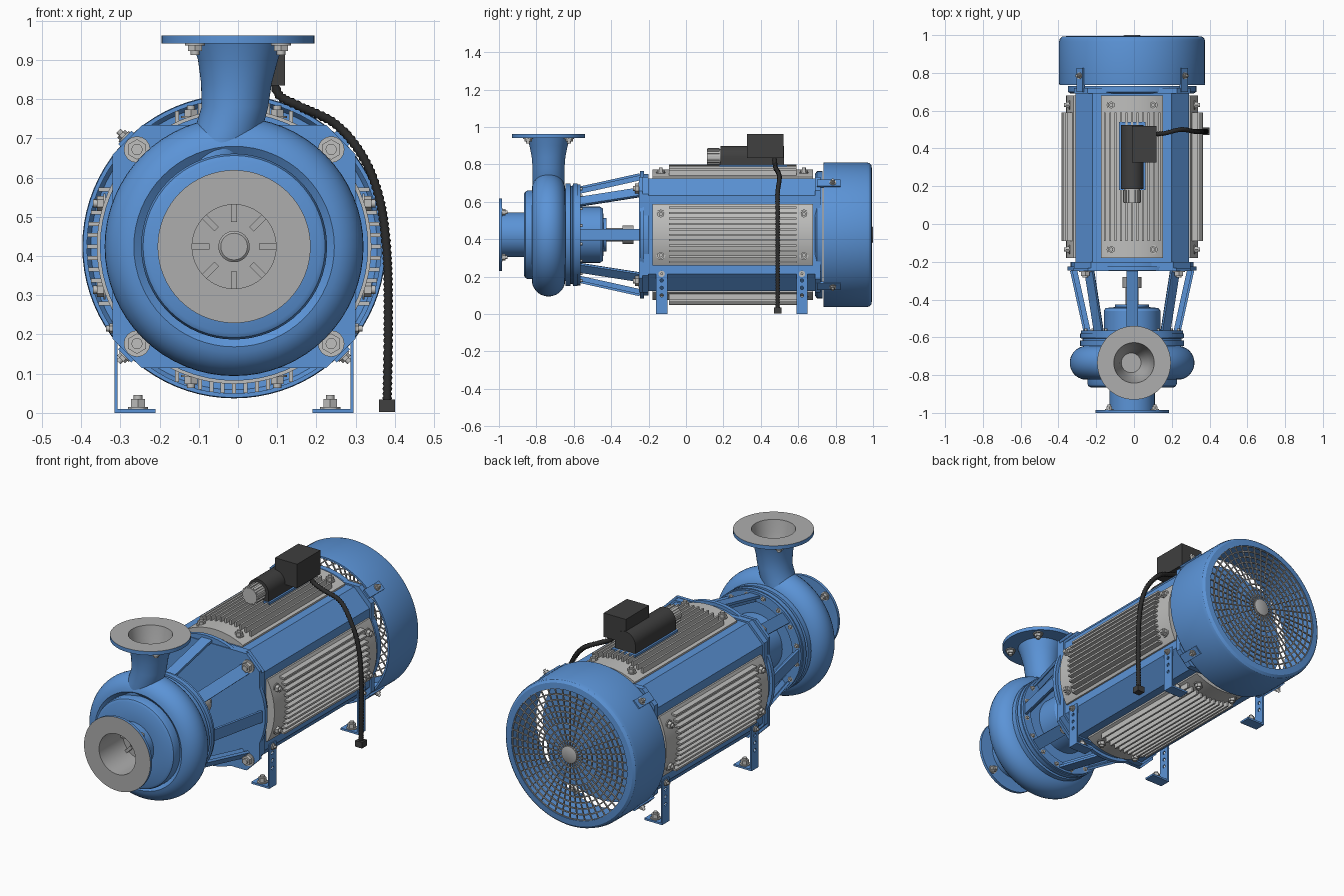
import bpy, bmesh
from math import pi, sin, cos, sqrt, radians, asin
from mathutils import Matrix, Vector

if "Cube" in bpy.data.objects:
    bpy.data.objects.remove(bpy.data.objects["Cube"])

CX, CZ = -0.01, 0.424                       # shaft axis
AXIS = Matrix.Translation((CX, 0, CZ)) @ Matrix.Rotation(-pi / 2, 4, 'X')


def material(name, *rgb):
    m = bpy.data.materials.new(name)
    m.use_nodes = True
    m.diffuse_color = (*rgb, 1)
    m.node_tree.nodes["Principled BSDF"].inputs["Base Color"].default_value = (*rgb, 1)
    return m


BLUE = material("pump blue", 0.105, 0.295, 0.68)
GREY = material("machined grey", 0.42, 0.42, 0.42)
LIGHT = material("cast light grey", 0.52, 0.52, 0.51)
DARK = material("dark plastic", 0.05, 0.05, 0.05)
RUBBER = material("black rubber", 0.025, 0.025, 0.025)


def finish(name, bm, *mats):
    bmesh.ops.recalc_face_normals(bm, faces=bm.faces)
    me = bpy.data.meshes.new(name)
    bm.to_mesh(me)
    bm.free()
    for m in mats:
        me.materials.append(m)
    ob = bpy.data.objects.new(name, me)
    bpy.context.collection.objects.link(ob)
    return ob


def loft(bm, sections, matrix=AXIS, seg=64, closed=False, second=()):
    """Circular sections (radius, height, x offset); bands in second get slot 1."""
    rings = []
    for s in sections:
        off = s[2] if len(s) > 2 else 0
        rings.append([bm.verts.new(matrix @ Vector((off + s[0] * cos(2 * pi * k / seg),
                      s[0] * sin(2 * pi * k / seg), s[1]))) for k in range(seg)])
    n = len(rings)
    for i in range(n if closed else n - 1):
        a, b = rings[i], rings[(i + 1) % n]
        for k in range(seg):
            j = (k + 1) % seg
            bm.faces.new((a[k], a[j], b[j], b[k])).material_index = int(i in second)
    if not closed:
        for i in (0, n - 1):
            bm.faces.new(rings[i]).material_index = int(i in second)


def prism(bm, pts, y0, y1, turn=0.0):
    """Outline around the shaft axis, extruded along y."""
    m = Matrix.Translation((CX, 0, CZ)) @ Matrix.Rotation(turn, 4, 'Y')
    a, b = [[bm.verts.new(m @ Vector((x, y, z))) for x, z in pts] for y in (y0, y1)]
    bm.faces.new(a)
    bm.faces.new(b)
    for k in range(len(a)):
        j = (k + 1) % len(a)
        bm.faces.new((a[k], a[j], b[j], b[k]))


def box(bm, lo, hi, matrix=Matrix()):
    lo, hi = Vector(lo), Vector(hi)
    bmesh.ops.create_cube(bm, size=1, matrix=matrix @ Matrix.Translation((lo + hi) / 2)
                          @ Matrix.Diagonal((*(hi - lo), 1)))


def rod(bm, pos, direction, r, depth, seg=6):
    d = Vector(direction).normalized()
    m = Matrix.Translation(Vector(pos) + d * depth / 2) @ d.to_track_quat('Z', 'Y').to_matrix().to_4x4()
    bmesh.ops.create_cone(bm, cap_ends=True, segments=seg, radius1=r, radius2=r, depth=depth, matrix=m)


def bolt(pos, direction, r=0.02, depth=0.018):
    rod(bolts, pos, direction, r * 1.3, 0.005, 16)
    rod(bolts, pos, direction, r, depth)
    rod(bolts, pos, direction, r * 0.55, depth + 0.01, 12)


def around(a):
    """Unit vector across the shaft axis at angle a."""
    return Vector((cos(a), 0, sin(a)))


def octagon(a, c):
    b = c * sqrt(2) - a
    return [(a, -b), (a, b), (b, a), (-b, a), (-a, b), (-a, -b), (-b, -a), (b, -a)]


CENTRE = Vector((CX, 0, CZ))
QUARTERS = [pi / 4 + k * pi / 2 for k in range(4)]
bolts = bmesh.new()

# Volute casing with suction pipe, back cover and bearing housing
bm = bmesh.new()
shell = [(0.24 + 0.09 * cos(radians(t)), -0.735 + 0.09 * sin(radians(t))) for t in range(-80, 91, 10)]
loft(bm, [(0.107, -0.80), (0.107, -1), (0.195, -1), (0.195, -0.985), (0.12, -0.985), (0.12, -0.865),
          (0.22, -0.865), (0.232, -0.858), (0.237, -0.845), (0.237, -0.81)] + shell +
     [(0.275, -0.645), (0.275, -0.618), (0.262, -0.616), (0.262, -0.606), (0.275, -0.604), (0.275, -0.58),
      (0.15, -0.58), (0.15, -0.46), (0.14, -0.445), (0.09, -0.44), (0.09, -0.425)], second=(0, 1))
finish("volute_casing", bm, BLUE, GREY)

# Discharge neck and flange
bm = bmesh.new()
loft(bm, [(0.085, 0.64, -0.06), (0.086, 0.72, -0.025), (0.085, 0.78, -0.008), (0.09, 0.84, -0.004),
          (0.102, 0.90), (0.116, 0.942), (0.195, 0.942), (0.195, 0.962), (0.107, 0.962),
          (0.095, 0.90), (0.078, 0.84), (0.052, 0.765, -0.015)],
     Matrix.Translation((0, -0.735, 0)), second=(7, 8, 9, 10, 11))
finish("discharge_neck", bm, BLUE, GREY)

# Impeller inside the suction bore
bm = bmesh.new()
loft(bm, [(0.04, -0.80), (0.04, -0.84), (0.034, -0.845)], seg=32)
for k in range(8):
    box(bm, (0.063, -0.82, -0.008), (0.107, -0.795, 0.008),
        Matrix.Translation(CENTRE) @ Matrix.Rotation(k * pi / 4, 4, 'Y'))
finish("impeller", bm, GREY)

for a in QUARTERS:
    u = around(a)
    bolt(CENTRE + u * 0.17 + Vector((0, -0.985, 0)), (0, 1, 0), 0.017, 0.02)
    bolt((0.155 * cos(a), -0.735 + 0.155 * sin(a), 0.942), (0, 0, -1), 0.02, 0.02)
    bolt(CENTRE + u * 0.35 + Vector((0, -0.25, 0)), (0, -1, 0), 0.026, 0.024)
    bolt(CENTRE + u * 0.393 + Vector((0, 0.785, 0)), u, 0.014, 0.014)
for k in range(16):
    bolt(CENTRE + around((k + 0.5) * pi / 8) * 0.25 + Vector((0, -0.58, 0)), (0, 1, 0), 0.014, 0.016)

# Lantern struts between pump and motor, and the shaft
bm = bmesh.new()
loft(bm, [(0.27, -0.58), (0.27, -0.565), (0.22, -0.565), (0.22, -0.58)], closed=True)
for k in range(8):
    m = Matrix.Rotation(k * pi / 4, 4, 'Y')
    p0, p1 = Vector((0.24, -0.575, 0)), Vector((0.313, -0.245, 0))
    lean = Matrix.Translation(p0) @ Matrix.Rotation(-asin((p1 - p0).x / (p1 - p0).length), 4, 'Z')
    frame = Matrix.Translation(CENTRE) @ m @ lean
    length = (p1 - p0).length
    box(bm, (0.003, 0, -0.03), (0.016, length, 0.03), frame)
    box(bm, (-0.022, 0, -0.007), (0.003, length, 0.007), frame)
finish("lantern_frame", bm, BLUE)
bm = bmesh.new()
loft(bm, [(0.035, -0.44), (0.035, -0.34), (0.05, -0.34), (0.05, -0.28), (0.03, -0.28), (0.03, -0.24)], seg=32)
finish("drive_shaft", bm, GREY)

# Motor body with end plates
bm = bmesh.new()
prism(bm, octagon(0.30, 0.36), -0.22, 0.71)
prism(bm, octagon(0.31, 0.385), -0.25, -0.232)
prism(bm, octagon(0.308, 0.372), -0.232, -0.20)
prism(bm, octagon(0.308, 0.385), 0.69, 0.72)
loft(bm, [(0.342, -0.246), (0.342, -0.225), (0.325, -0.225), (0.325, -0.20)])
loft(bm, [(0.325, 0.69), (0.34, 0.70), (0.34, 0.73)])
finish("motor_body", bm, BLUE)

# Four cooling panels with fins
bm = bmesh.new()
arc = [(0.35 * sin(radians(t)), 0.35 * cos(radians(t))) for t in range(-28, 29, 4)]
for q in range(4):
    turn = q * pi / 2
    prism(bm, arc + [(arc[-1][0], 0.28), (arc[0][0], 0.28)], -0.18, 0.68, turn)
    m = Matrix.Translation(CENTRE) @ Matrix.Rotation(turn, 4, 'Y')
    for k in range(11):
        t = (k - 5) * 0.029
        box(bm, (t - 0.005, -0.09, 0.29), (t + 0.005, 0.59, sqrt(0.375 ** 2 - t * t)), m)
    for x in (-0.11, 0.11):
        for y in (-0.135, 0.63):
            bolt(m @ Vector((x, y, 0.328)), m.to_3x3() @ Vector((0, 0, 1)), 0.019, 0.022)
finish("cooling_panels", bm, LIGHT)

# Fan cover shell with four mounting tabs
bm = bmesh.new()
loft(bm, [(0.385, 0.735), (0.387, 0.75), (0.387, 0.965), (0.382, 0.982), (0.37, 0.992), (0.34, 0.995),
          (0.34, 0.982), (0.365, 0.98), (0.375, 0.965), (0.375, 0.735)], seg=80, closed=True)
for a in QUARTERS:
    box(bm, (0.378, 0.70, -0.024), (0.394, 0.825, 0.024),
        Matrix.Translation(CENTRE) @ Matrix.Rotation(a, 4, 'Y'))
finish("fan_cover", bm, BLUE)

# Rear grille of rings and spokes
bm = bmesh.new()
for k in range(1, 11):
    r = 0.04 + k * 0.03
    loft(bm, [(r - 0.003, 0.984), (r + 0.003, 0.984), (r + 0.003, 0.991), (r - 0.003, 0.991)], closed=True)
for k in range(48):
    box(bm, (0.16 if k % 2 else 0.03, 0.985, -0.0025), (0.345, 0.992, 0.0025),
        Matrix.Translation(CENTRE) @ Matrix.Rotation(k * pi / 24, 4, 'Y'))
loft(bm, [(0.045, 0.98), (0.045, 0.997), (0.04, 1.0)], seg=32)
finish("fan_grille", bm, GREY)

# Terminal housing, knurled cap and junction box
bm = bmesh.new()
box(bm, (-0.08, 0.18, 0.785), (0.06, 0.54, 0.797))
finish("terminal_base", bm, BLUE)
bm = bmesh.new()
arch = [(0.06 * cos(radians(t)), 0.416 + 0.06 * sin(radians(t))) for t in range(0, 181, 12)]
prism(bm, arch + [(-0.06, 0.366), (0.06, 0.366)], 0.185, 0.525)
box(bm, (-0.01, 0.325, 0.835), (0.12, 0.52, 0.962))
finish("terminal_housing", bm, DARK)
bm = bmesh.new()
rod(bm, (CX, 0.19, 0.84), (0, -1, 0), 0.042, 0.078, 32)
for k in range(12):
    box(bm, (0.035, 0.115, -0.006), (0.048, 0.18, 0.006),
        Matrix.Translation((CX, 0, 0.84)) @ Matrix.Rotation(k * pi / 6, 4, 'Y'))
finish("terminal_cap", bm, LIGHT)

# Corrugated cable and plug
path = [Vector(p) for p in ((0.09, 0.47, 0.86), (0.105, 0.475, 0.81), (0.16, 0.48, 0.78), (0.25, 0.50, 0.735),
        (0.32, 0.49, 0.65), (0.362, 0.49, 0.54), (0.38, 0.49, 0.40), (0.383, 0.49, 0.22), (0.38, 0.49, 0.02))]
ends = [path[0]] + path + [path[-1]]
track = []
for a, b, c, d in zip(ends, ends[1:], ends[2:], ends[3:]):
    steps = max(2, round((c - b).length / 0.007))
    for i in range(steps):
        t = i / steps
        track.append(0.5 * (2 * b + (c - a) * t + (2 * a - 5 * b + 4 * c - d) * t * t
                            + (3 * b - a - 3 * c + d) * t ** 3))
curve = bpy.data.curves.new("cable", 'CURVE')
curve.dimensions = '3D'
curve.bevel_depth = 0.0135
curve.bevel_resolution = 2
spline = curve.splines.new('POLY')
spline.points.add(len(track) - 1)
for i, p in enumerate(track):
    spline.points[i].co = (*p, 1)
    spline.points[i].radius = 1 if i % 2 else 0.75
curve.materials.append(RUBBER)
bpy.context.collection.objects.link(bpy.data.objects.new("cable", curve))
bm = bmesh.new()
box(bm, (0.36, 0.47, 0.002), (0.4, 0.51, 0.034))
finish("cable_plug", bm, DARK)

# Four angle feet with slotted bolt holes
bm, holes = bmesh.new(), bmesh.new()
for s in (-1, 1):
    for y in (-0.13, 0.62):
        prism(bm, [(s * 0.305, -CZ), (s * 0.305, -0.19), (s * 0.297, -0.19), (s * 0.297, 0.01 - CZ),
                   (s * 0.20, 0.01 - CZ), (s * 0.20, -CZ)], y - 0.03, y + 0.03)
        for z in (0.10, 0.14, 0.18):
            rod(holes, (CX + s * 0.28, y, z), (s, 0, 0), 0.009, 0.05, 16)
        bolt((CX + s * 0.245, y, 0.01), (0, 0, 1), 0.02, 0.026)
        bolt((CX + s * 0.305, y, 0.215), (s, 0, 0), 0.013, 0.012)
feet, cutter = finish("feet", bm, BLUE), finish("foot_hole_cutter", holes, BLUE)
cutter.hide_render = True
mod = feet.modifiers.new("holes", 'BOOLEAN')
mod.object = cutter
bpy.context.view_layer.objects.active = feet
bpy.ops.object.modifier_apply(modifier=mod.name)
bpy.data.objects.remove(cutter)
finish("bolts", bolts, LIGHT)

# Smooth round surfaces, keep edges sharp
bpy.ops.object.select_all(action='DESELECT')
for ob in bpy.context.collection.objects:
    if ob.type == 'MESH':
        ob.select_set(True)
        bpy.context.view_layer.objects.active = ob
bpy.ops.object.shade_smooth_by_angle(angle=radians(32))
